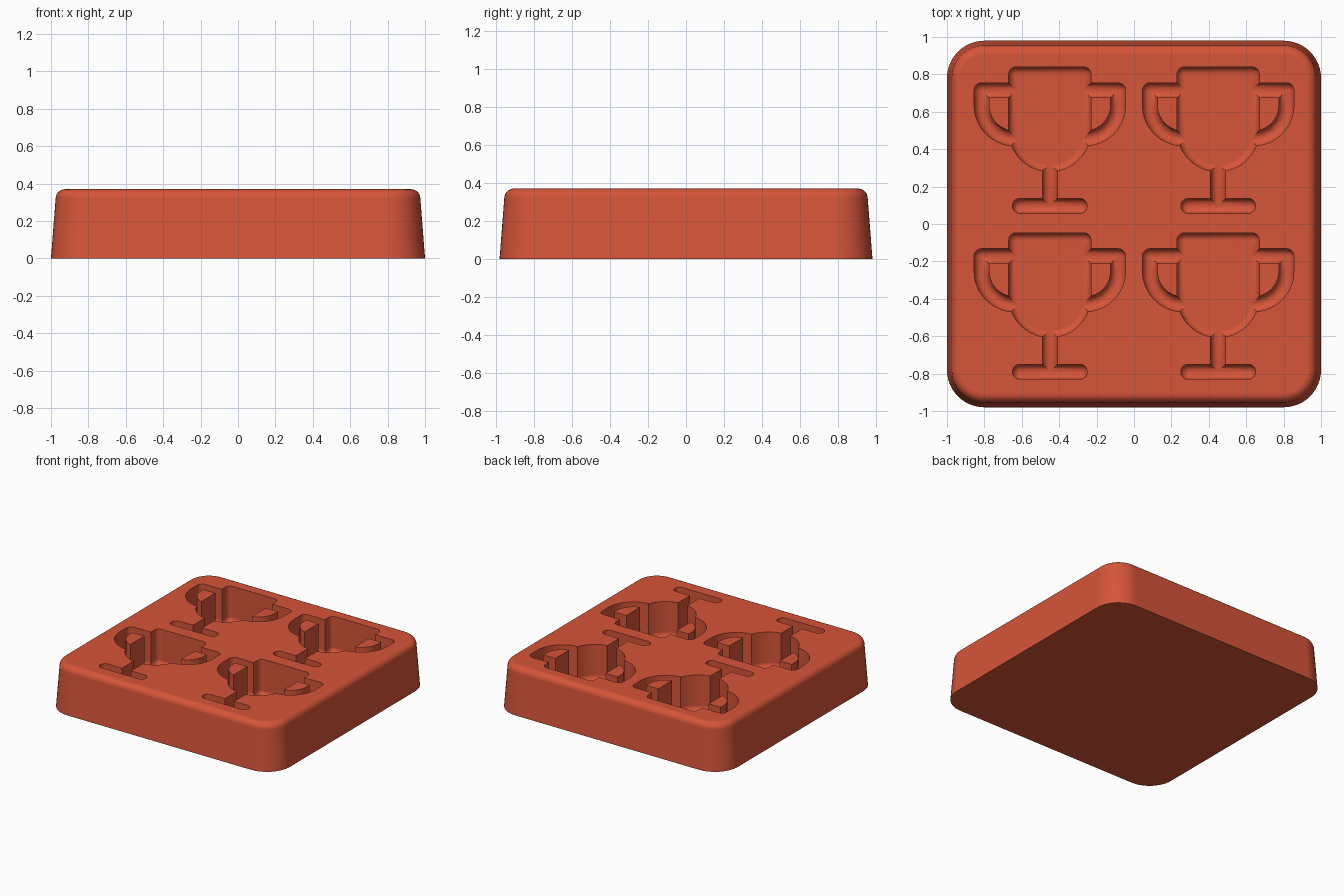
import bpy, bmesh, math

cube = bpy.data.objects.get("Cube")
if cube:
    bpy.data.objects.remove(cube, do_unlink=True)

HEIGHT = 0.37      # block height
FLOOR = 0.09       # pocket floor height
R = 0.04           # rounding of the pocket floors

red = bpy.data.materials.new("terracotta_red")
red.use_nodes = True
red.diffuse_color = (0.67, 0.09, 0.04, 1)
red.node_tree.nodes["Principled BSDF"].inputs["Base Color"].default_value = red.diffuse_color


def add_object(name, bm):
    bmesh.ops.recalc_face_normals(bm, faces=bm.faces)
    mesh = bpy.data.meshes.new(name)
    bm.to_mesh(mesh)
    bm.free()
    mesh.materials.append(red)
    obj = bpy.data.objects.new(name, mesh)
    bpy.context.collection.objects.link(obj)
    return obj


def apply_boolean(target, cutter, operation):
    mod = target.modifiers.new("boolean", "BOOLEAN")
    mod.operation = operation
    mod.solver = "MANIFOLD"
    mod.object = cutter
    bpy.context.view_layer.objects.active = target
    bpy.ops.object.modifier_apply(modifier=mod.name)


def rounded_pocket(name, points):
    """Convex outline swollen by a ball at the floor and open at the top."""
    bm = bmesh.new()
    segments, rings = 24, 6
    for x, y in points:
        bm.verts.new((x, y, FLOOR))
        for i in range(segments):
            a = math.tau * i / segments
            for j in range(1, rings + 1):
                b = math.pi / 2 * j / rings
                r = R * math.sin(b)
                bm.verts.new((x + r * math.cos(a), y + r * math.sin(a),
                              FLOOR + R * (1 - math.cos(b))))
            bm.verts.new((x + R * math.cos(a), y + R * math.sin(a), HEIGHT + 0.05))
    bmesh.ops.convex_hull(bm, input=bm.verts)
    loose = [v for v in bm.verts if not v.link_faces]
    bmesh.ops.delete(bm, geom=loose, context="VERTS")
    return add_object(name, bm)


# Tapered block with rounded corners and a rounded top edge
def make_block():
    edge = 0.05
    layers = [(0, 0)]
    for k in range(9):
        a = math.pi / 2 * k / 8
        layers.append((HEIGHT - edge + edge * math.sin(a), 0.025 + edge * (1 - math.cos(a))))
    bm = bmesh.new()
    loops = []
    for z, inset in layers:
        radius = 0.2 - inset
        loop = []
        for q, (sx, sy) in enumerate([(1, 1), (-1, 1), (-1, -1), (1, -1)]):
            for i in range(13):
                a = math.pi / 2 * (q + i / 12)
                loop.append(bm.verts.new((sx * 0.8 + radius * math.cos(a),
                                          sy * 0.78 + radius * math.sin(a), z)))
        loops.append(loop)
    for low, high in zip(loops, loops[1:]):
        n = len(low)
        for i in range(n):
            j = (i + 1) % n
            bm.faces.new((low[i], low[j], high[j], high[i]))
    bm.faces.new(loops[0][::-1])
    bm.faces.new(loops[-1])
    return add_object("mold_block", bm)


# Cup bowl: straight sides with a half-round bottom
w = 0.22 - R
bowl = [(-w, 0.84 - R), (w, 0.84 - R)]
bowl += [(w * math.cos(a), 0.5 - w * math.sin(a))
         for a in [math.pi * i / 24 for i in range(25)]]
cutter = rounded_pocket("trophy_cutter", bowl)

# Stem, foot and the two mirrored handles as chains of slots
handle = [(0.17, 0.715), (0.365, 0.715)]
handle += [(0.185 + 0.18 * math.cos(a), 0.635 - 0.178 * math.sin(a))
           for a in [math.pi / 2 * i / 10 for i in range(11)]]
paths = [[(0, 0.32), (0, 0.097)], [(-0.16, 0.097), (0.16, 0.097)],
         handle, [(-x, y) for x, y in handle]]
for path in paths:
    for pair in zip(path, path[1:]):
        slot = rounded_pocket("slot_cutter", pair)
        apply_boolean(cutter, slot, "UNION")
        bpy.data.objects.remove(slot, do_unlink=True)

# Carve the four trophy pockets
block = make_block()
for x in (-0.45, 0.45):
    for y in (0, -0.887):
        cutter.location = (x, y, 0)
        bpy.context.view_layer.update()
        apply_boolean(block, cutter, "DIFFERENCE")
bpy.data.objects.remove(cutter, do_unlink=True)

# Smooth shading that keeps the pocket rims sharp
bpy.ops.object.select_all(action="DESELECT")
block.select_set(True)
bpy.context.view_layer.objects.active = block
bpy.ops.object.shade_smooth_by_angle(angle=math.radians(35))
normals = block.modifiers.new("weighted_normals", "WEIGHTED_NORMAL")
normals.keep_sharp = True
